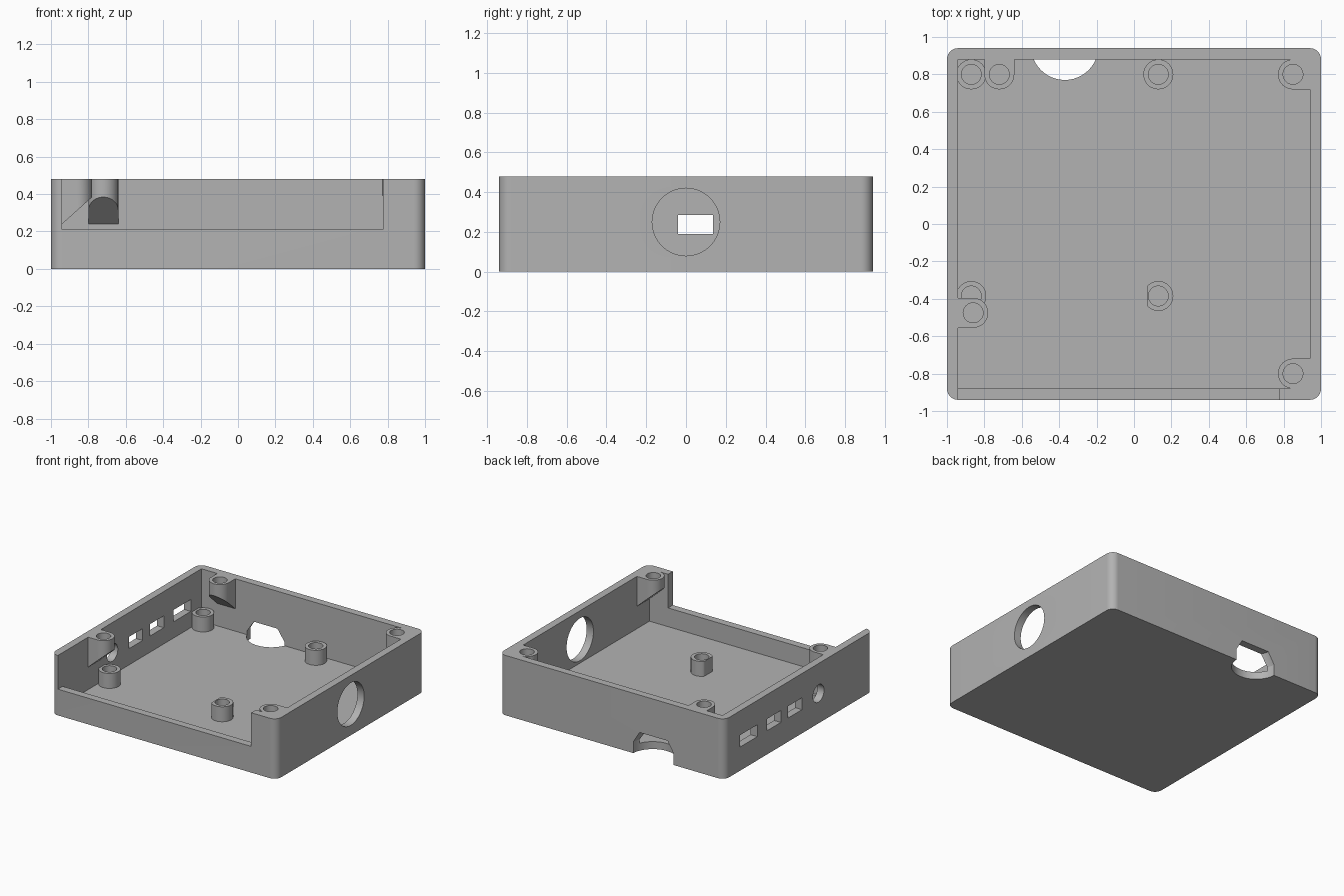
import bpy
import bmesh
from math import cos, sin, pi
from mathutils import Vector

if "Cube" in bpy.data.objects:
    bpy.data.objects.remove(bpy.data.objects["Cube"])

grey = bpy.data.materials.new("plain_grey")
grey.use_nodes = True
grey.diffuse_color = (0.45, 0.45, 0.45, 1)
grey.node_tree.nodes["Principled BSDF"].inputs["Base Color"].default_value = (0.45, 0.45, 0.45, 1)

HX, HY, TOP, WALL, FLOOR = 1.0, 0.94, 0.48, 0.06, 0.06
IX, IY = HX - WALL, HY - WALL
POST_R, SCREW_R = 0.08, 0.053


def loft(name, rings):
    """Closed solid through a stack of point rings."""
    bm = bmesh.new()
    loops = [[bm.verts.new(p) for p in ring] for ring in rings]
    n = len(loops[0])
    for a, b in zip(loops, loops[1:]):
        for i in range(n):
            j = (i + 1) % n
            bm.faces.new((a[i], a[j], b[j], b[i]))
    bm.faces.new(loops[0][::-1])
    bm.faces.new(loops[-1])
    bmesh.ops.recalc_face_normals(bm, faces=bm.faces)
    mesh = bpy.data.meshes.new(name)
    bm.to_mesh(mesh)
    bm.free()
    mesh.materials.append(grey)
    ob = bpy.data.objects.new(name, mesh)
    bpy.context.collection.objects.link(ob)
    return ob


def box(name, x0, x1, y0, y1, z0, z1):
    return loft(name, [[(x0, y0, z), (x1, y0, z), (x1, y1, z), (x0, y1, z)] for z in (z0, z1)])


def circle(cx, cy, r, n=48):
    return [(cx + r * cos(2 * pi * i / n), cy + r * sin(2 * pi * i / n)) for i in range(n)]


def upright(name, cx, cy, profile):
    """Round solid on a vertical axis; profile is (radius, z) pairs."""
    return loft(name, [[(x, y, z) for x, y in circle(cx, cy, r)] for r, z in profile])


def crosswise(name, cy, cz, r, x0, x1):
    """Round solid along x."""
    return loft(name, [[(x, y, z) for y, z in circle(cy, cz, r, 64)] for x in (x0, x1)])


def cut(ob, cutters):
    """Subtract the cutters, bake the result and drop the cutters."""
    for c in cutters:
        c.hide_render = True
        mod = ob.modifiers.new("cut", "BOOLEAN")
        mod.operation = "DIFFERENCE"
        mod.solver = "EXACT"
        mod.object = c
    bpy.context.view_layer.update()
    baked = bpy.data.meshes.new_from_object(ob.evaluated_get(bpy.context.evaluated_depsgraph_get()))
    ob.modifiers.clear()
    ob.data = baked
    for c in cutters:
        bpy.data.objects.remove(c)


def smooth(ob):
    bpy.ops.object.select_all(action="DESELECT")
    ob.select_set(True)
    bpy.context.view_layer.objects.active = ob
    bpy.ops.object.shade_smooth_by_angle(angle=0.5)


# Tray with rounded upright corners
outline = []
for k, (sx, sy) in enumerate([(1, 1), (-1, 1), (-1, -1), (1, -1)]):
    for i in range(11):
        a = (k + i / 10) * pi / 2
        outline.append((sx * (HX - WALL) + WALL * cos(a), sy * (HY - WALL) + WALL * sin(a)))
tray = loft("case_tray", [[(x, y, z) for x, y in outline] for z in (0, TOP)])

cutters = [
    box("cavity_cutter", -IX, IX, -IY, IY, FLOOR, 1),
    box("front_opening_cutter", -IX, 0.775, -1.2, -0.8, 0.21, 1.1),
    crosswise("round_window_cutter", 0, 0.25, 0.17, 0.85, 1.2),
    crosswise("jack_hole_cutter", -0.25, 0.24, 0.07, -1.2, -0.9),
    upright("cable_notch_cutter", -0.37, 0.95, [(0.18, -0.1), (0.18, 0.09), (0.125, 0.18)]),
]
# Port slots in the side wall
for y, half in ((0.635, 0.11), (0.315, 0.088), (0.047, 0.088)):
    cutters.append(box("port_slot_cutter", -1.2, -0.9, y - half, y + half, 0.19, 0.285))
cut(tray, cutters)
smooth(tray)

# Short board standoffs on the floor, one with a flat side
for name, x, y, flat in (("back_right", -0.87, 0.80, -2), ("back_middle", 0.13, 0.80, -2),
                         ("front_right", -0.87, -0.385, -2), ("front_middle", 0.13, -0.385, 0.07)):
    ring = [(max(px, flat), py) for px, py in circle(x, y, POST_R)]
    clean = [p for i, p in enumerate(ring) if not (p[0] == flat and ring[i - 1][0] == flat
                                                   and ring[(i + 1) % len(ring)][0] == flat)]
    post = loft("standoff_" + name, [[(px, py, z) for px, py in clean] for z in (FLOOR, 0.18)])
    cut(post, [upright("screw_cutter", x, y, [(SCREW_R, 0.08), (SCREW_R, 0.3)])])
    smooth(post)

# Lid screw bosses hung on the walls, sloping back to the wall underneath
for name, x, y, wall_dir, reach in (("back_right", -0.72, 0.80, (0, 1), 0.08),
                                    ("front_right", -0.86, -0.475, (-1, 0), 0.08),
                                    ("back_left", 0.85, 0.80, (1, 0), 0.09),
                                    ("front_left", 0.85, -0.80, (1, 0), 0.09)):
    out = Vector(wall_dir)
    side = Vector((-out.y, out.x))
    flat_pts = [(reach, -POST_R), (reach, POST_R)]
    flat_pts += [(-POST_R * sin(pi * i / 24), POST_R * cos(pi * i / 24)) for i in range(25)]
    pts = [(Vector((x, y)) + out * u + side * v, 0.24 + 0.9 * (reach - u)) for u, v in flat_pts]
    boss = loft("lid_boss_" + name, [[(p.x, p.y, z) for p, z in pts],
                                     [(p.x, p.y, TOP) for p, z in pts]])
    cut(boss, [upright("screw_cutter", x, y, [(SCREW_R, 0.385), (SCREW_R, 0.6)])])
    smooth(boss)
